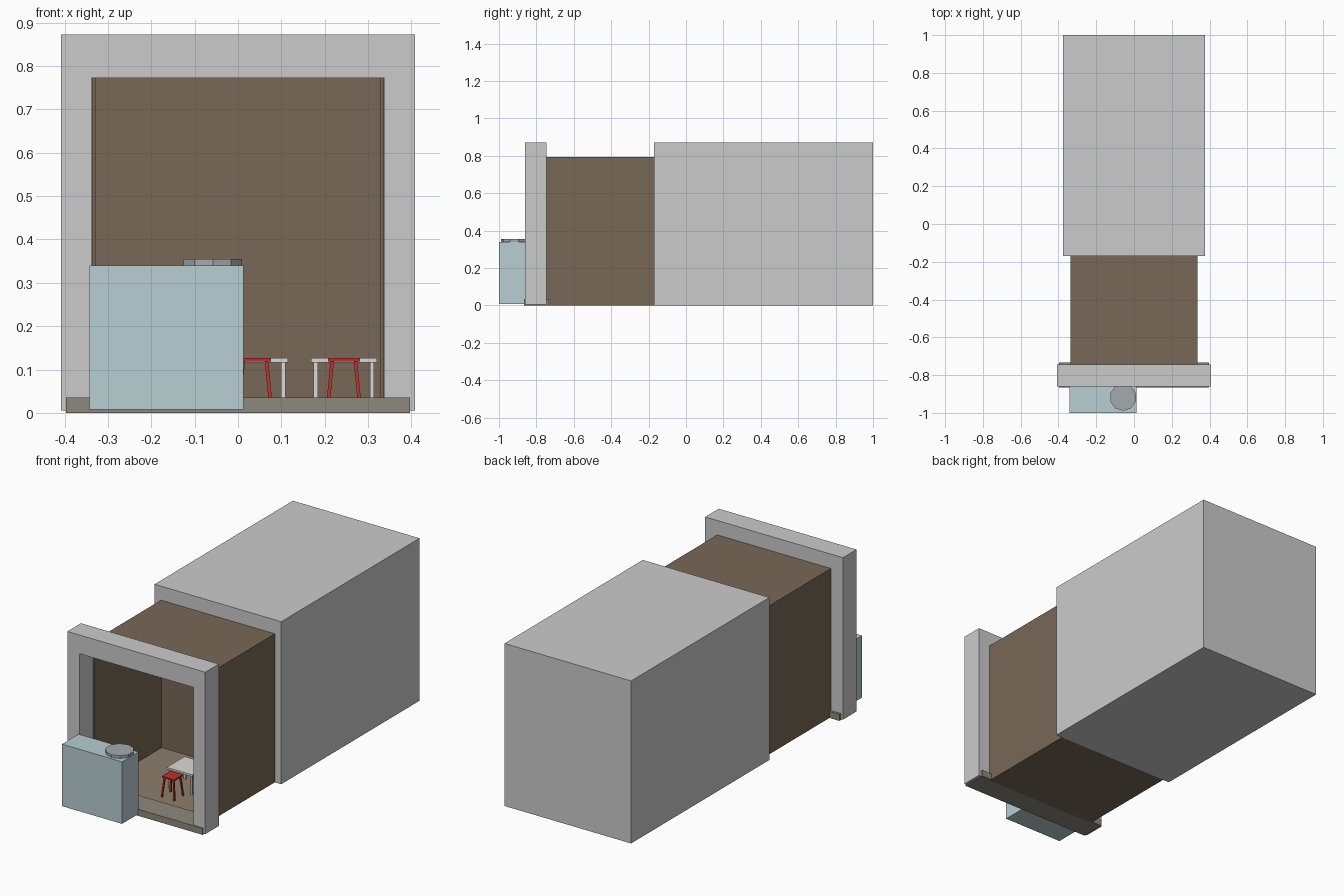
import bpy, bmesh
from mathutils import Vector

if "Cube" in bpy.data.objects:
    bpy.data.objects.remove(bpy.data.objects["Cube"])


def mat(name, rgb):
    m = bpy.data.materials.new(name)
    m.diffuse_color = (*rgb, 1)
    m.use_nodes = True
    m.node_tree.nodes["Principled BSDF"].inputs["Base Color"].default_value = m.diffuse_color
    return m


BROWN = mat("brown_wall", (0.19, 0.14, 0.095))
TAN = mat("tan_floor", (0.27, 0.21, 0.15))
STONE = mat("stone", (0.27, 0.25, 0.21))
STEEL = mat("pale_steel", (0.48, 0.62, 0.65))
POT = mat("pot_metal", (0.36, 0.40, 0.42))
WHITE = mat("table_white", (0.72, 0.70, 0.66))
RED = mat("stool_red", (0.5, 0.03, 0.025))
BLUE = mat("stool_blue", (0.04, 0.2, 0.45))


def finish(name, bm, material=None):
    bmesh.ops.recalc_face_normals(bm, faces=bm.faces)
    me = bpy.data.meshes.new(name)
    bm.to_mesh(me)
    bm.free()
    ob = bpy.data.objects.new(name, me)
    bpy.context.collection.objects.link(ob)
    if material:
        me.materials.append(material)
    return ob


def add_box(bm, lo, hi):
    """Axis-aligned box between two corners; returns its vertices."""
    vs = bmesh.ops.create_cube(bm, size=1)["verts"]
    lo, hi = Vector(lo), Vector(hi)
    for v in vs:
        v.co = (lo + hi) / 2 + v.co * (hi - lo)
    return vs


def box(name, lo, hi, material=None):
    bm = bmesh.new()
    add_box(bm, lo, hi)
    return finish(name, bm, material)


# Solid rear building
box("rear_building", (-0.375, -0.17, 0), (0.375, 1, 0.87))

# Room shell, open at the front
bm = bmesh.new()
add_box(bm, (-0.337, -0.745, 0), (0.337, -0.17, 0.795))
front = [f for f in bm.faces if f.calc_center_median().y < -0.74]
bmesh.ops.delete(bm, geom=front, context="FACES")
room = finish("room_shell", bm, BROWN)
sol = room.modifiers.new("thickness", "SOLIDIFY")
sol.thickness = 0.012
sol.offset = -1
box("room_floor", (-0.325, -0.745, 0.006), (0.325, -0.182, 0.014), TAN)

# Front frame: upside-down U profile extruded backwards
bm = bmesh.new()
outline = [(-0.408, 0.005), (-0.408, 0.872), (0.408, 0.872), (0.408, 0.005),
           (0.338, 0.005), (0.338, 0.772), (-0.338, 0.772), (-0.338, 0.005)]
face = bm.faces.new([bm.verts.new((x, -0.86, z)) for x, z in outline])
ext = bmesh.ops.extrude_face_region(bm, geom=[face])["geom"]
bmesh.ops.translate(bm, vec=(0, 0.115, 0),
                    verts=[v for v in ext if isinstance(v, bmesh.types.BMVert)])
finish("front_frame", bm)

# Threshold
box("door_sill", (-0.396, -0.865, 0), (0.396, -0.732, 0.035), STONE)

# Serving counter and ten-sided pot lid
box("counter", (-0.342, -1, 0.008), (0.013, -0.86, 0.34), STEEL)
bm = bmesh.new()
bmesh.ops.create_cone(bm, cap_ends=True, segments=10, radius1=0.071,
                      radius2=0.071, depth=0.03)
for v in bm.verts:
    v.co += Vector((-0.058, -0.918, 0.34))
finish("pot", bm, POT)


def legged(name, x, y, half, top, thick, leg, inset, splay, material):
    """Square top on four legs, the feet moved outwards by splay."""
    bm = bmesh.new()
    add_box(bm, (x - half, y - half, top - thick), (x + half, y + half, top))
    for sx in (-1, 1):
        for sy in (-1, 1):
            cx, cy = x + sx * (half - inset), y + sy * (half - inset)
            vs = add_box(bm, (cx - leg, cy - leg, 0.012),
                         (cx + leg, cy + leg, top - thick))
            for v in vs:
                if v.co.z < 0.05:
                    v.co += Vector((sx * splay, sy * splay, 0))
    finish(name, bm, material)


# Two tables, each with a stool on the near and far side
for side, x in (("left", 0.039), ("right", 0.244)):
    legged(side + "_table", x, -0.475, 0.076, 0.126, 0.01, 0.005, 0.011, 0, WHITE)
    legged(side + "_near_stool", x, -0.61, 0.037, 0.126, 0.008, 0.004, 0.010, 0.010, RED)
    legged(side + "_far_stool", x, -0.34, 0.037, 0.126, 0.008, 0.004, 0.010, 0.010, BLUE)
